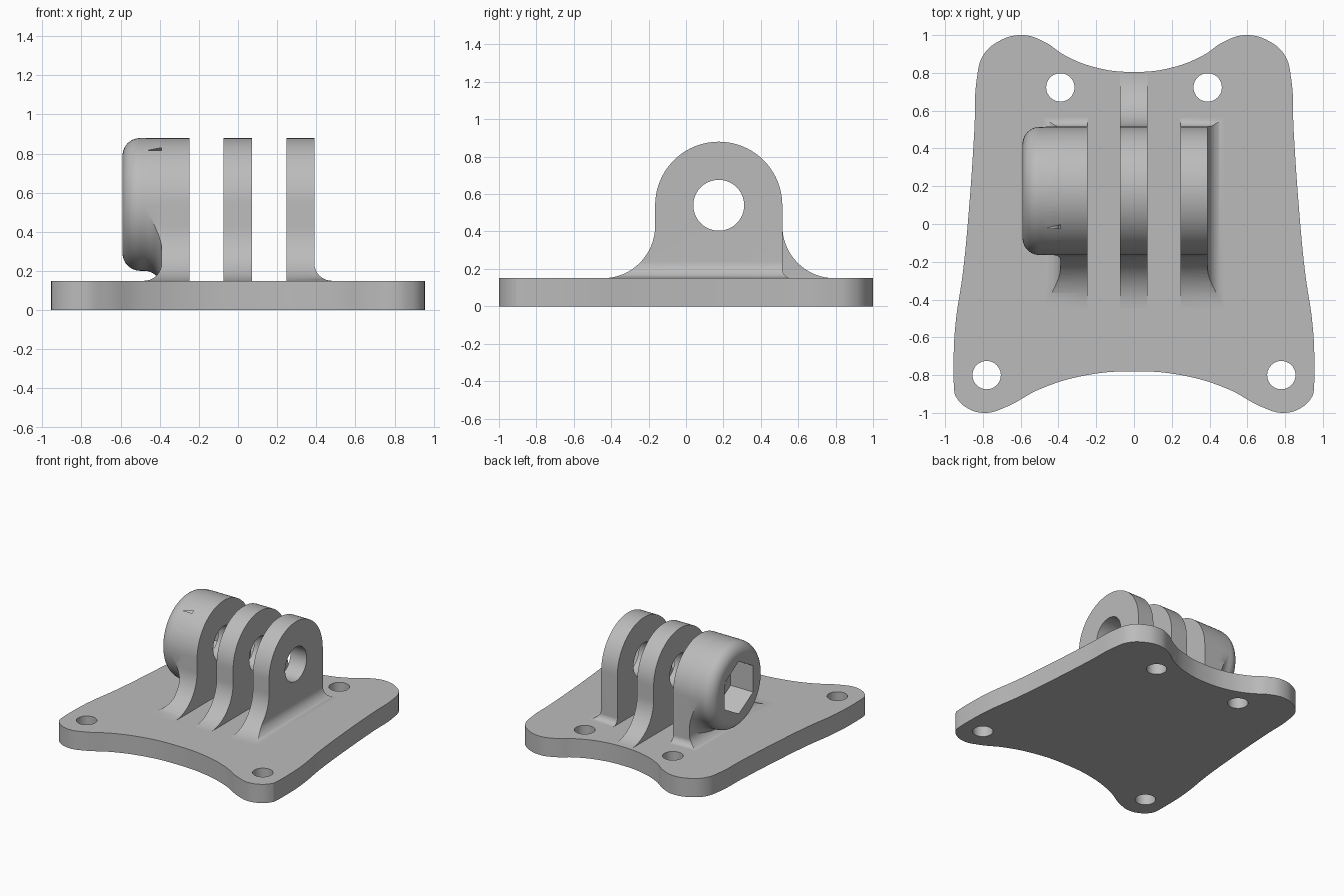
import bpy
import bmesh
from math import cos, sin, radians, pi
from mathutils import Matrix

if "Cube" in bpy.data.objects:
    bpy.data.objects.remove(bpy.data.objects["Cube"], do_unlink=True)

grey = bpy.data.materials.new("light grey")
grey.use_nodes = True
grey.diffuse_color = (0.5, 0.5, 0.5, 1)
grey.node_tree.nodes["Principled BSDF"].inputs["Base Color"].default_value = grey.diffuse_color

FLAT = (0, 0, 0)                  # outline in x, y
FRONT = (pi / 2, 0, 0)            # outline in x, z, thickness along y
SIDE = (pi / 2, 0, pi / 2)        # outline in y, z, thickness along x

TOP = 0.15                        # plate top
PIN_Y, PIN_Z, TAB_R = 0.175, 0.54, 0.34
FILLET, SIDE_FILLET = 0.28, 0.09


def arc(cx, cy, r, start, end, steps=16):
    angles = [radians(start + (end - start) * i / steps) for i in range(steps + 1)]
    return [(cx + r * cos(a), cy + r * sin(a)) for a in angles]


def circle(cx, cy, r, sides=40, turn=0):
    return arc(cx, cy, r, turn, turn + 360, sides)[:-1]


def activate(obj):
    bpy.ops.object.select_all(action="DESELECT")
    obj.select_set(True)
    bpy.context.view_layer.objects.active = obj


def finish_mesh(obj, bm):
    bmesh.ops.remove_doubles(bm, verts=bm.verts, dist=0.0002)
    bmesh.ops.recalc_face_normals(bm, faces=bm.faces)
    bm.to_mesh(obj.data)
    bm.free()
    obj.data.materials.clear()
    obj.data.materials.append(grey)


def prism(name, outline, holes, axes, low, high, bezier=False):
    """Extrude an outline with holes between two positions on the thickness axis."""
    curve = bpy.data.curves.new(name, "CURVE")
    curve.dimensions = "2D"
    curve.fill_mode = "BOTH"
    curve.extrude = (high - low) / 2
    curve.resolution_u = 10
    for number, points in enumerate([outline] + holes):
        if bezier and number == 0:
            spline = curve.splines.new("BEZIER")
            spline.bezier_points.add(len(points) - 1)
            for knot, p in zip(spline.bezier_points, points):
                knot.co = (p[0], p[1], 0)
                knot.handle_left_type = knot.handle_right_type = "AUTO"
        else:
            spline = curve.splines.new("POLY")
            spline.points.add(len(points) - 1)
            for knot, p in zip(spline.points, points):
                knot.co = (p[0], p[1], 0, 1)
        spline.use_cyclic_u = True
    obj = bpy.data.objects.new(name, curve)
    bpy.context.collection.objects.link(obj)
    obj.rotation_euler = axes
    middle = (low + high) / 2
    obj.location = {FLAT: (0, 0, middle), FRONT: (0, middle, 0), SIDE: (middle, 0, 0)}[axes]
    activate(obj)
    bpy.ops.object.convert(target="MESH")
    obj = bpy.context.view_layer.objects.active
    bm = bmesh.new()
    bm.from_mesh(obj.data)
    finish_mesh(obj, bm)
    return obj


def cut(obj, cutter, operation):
    cutter.hide_render = True
    bpy.context.view_layer.update()
    mod = obj.modifiers.new("cut", "BOOLEAN")
    mod.operation, mod.solver, mod.object = operation, "EXACT", cutter
    activate(obj)
    bpy.ops.object.modifier_apply(modifier=mod.name)
    bpy.data.objects.remove(cutter, do_unlink=True)


def smooth(obj):
    activate(obj)
    bpy.ops.object.shade_smooth_by_angle(angle=radians(30))


def tab_outline(back_fillet):
    """Round-topped tab with a concave sweep at the front and the back."""
    front, back = PIN_Y - TAB_R, PIN_Y + TAB_R
    points = [(front - FILLET, TOP - 0.06)]
    points += arc(front - FILLET, TOP + FILLET, FILLET, -90, 0)
    points += arc(PIN_Y, PIN_Z, TAB_R, 180, 0, 40)
    points += arc(back + back_fillet, TOP + back_fillet, back_fillet, 180, 270)
    return points + [(back + back_fillet, TOP - 0.06)]


# Base plate: half outline from the back notch to the front notch, then mirrored
half = [(0.2, 0.828), (0.37, 0.895), (0.47, 0.962), (0.59, 1.0), (0.72, 0.965),
        (0.8, 0.89), (0.832, 0.77), (0.845, 0.5), (0.872, 0.1), (0.905, -0.25),
        (0.945, -0.53), (0.955, -0.72), (0.95, -0.895), (0.945, -0.91),
        (0.89, -0.97), (0.79, -1.0), (0.68, -0.97), (0.5, -0.875), (0.26, -0.802)]
outline = [(0, 0.805)] + half + [(0, -0.78)] + [(-x, y) for x, y in reversed(half)]
screw_holes = [circle(s * x, y, 0.075) for s in (-1, 1) for x, y in ((0.39, 0.723), (0.78, -0.8))]
smooth(prism("base_plate", outline, screw_holes, FLAT, 0, TOP, bezier=True))

# Middle tab
pin_hole = circle(PIN_Y, PIN_Z, 0.136)
smooth(prism("middle_tab", tab_outline(FILLET), [pin_hole], SIDE, -0.074, 0.072))

# Outer tabs, flared sideways into the plate
for side, name in ((1, "left_tab"), (-1, "right_tab")):
    low, high = sorted((side * 0.247, side * 0.5))
    tab = prism(name, tab_outline(0.05), [pin_hole], SIDE, low, high)
    outer = 0.39 + SIDE_FILLET
    flare = [(0.2, 0.0), (0.2, 1.0), (0.39, 1.0)]
    flare += arc(outer, TOP + SIDE_FILLET, SIDE_FILLET, 180, 270) + [(outer, 0.0)]
    flare = [(side * x, z) for x, z in flare]
    cut(tab, prism("flare", flare, [], FRONT, -1, 1), "INTERSECT")
    smooth(tab)

# Nut barrel: turned shape with a rounded rim, flaring into the right tab
r = TAB_R - 0.001
profile = [(-0.59, 0)] + arc(-0.5, r - 0.09, 0.09, 180, 90, 10)
profile += arc(-0.48, r + 0.09, 0.09, 270, 360, 10) + [(-0.389, r + 0.09), (-0.389, 0)]
bm = bmesh.new()
verts = [bm.verts.new((x, 0, z)) for x, z in profile]
edges = [bm.edges.new(pair) for pair in zip(verts, verts[1:])]
bmesh.ops.spin(bm, geom=verts + edges, cent=(0, 0, 0), axis=(1, 0, 0),
               angle=2 * pi, steps=80)
bmesh.ops.transform(bm, matrix=Matrix.Translation((0, PIN_Y, PIN_Z)), verts=bm.verts)
barrel = bpy.data.objects.new("nut_barrel", bpy.data.meshes.new("nut_barrel"))
bpy.context.collection.objects.link(barrel)
finish_mesh(barrel, bm)
cut(barrel, prism("tab_limit", tab_outline(0.05), [], SIDE, -0.7, -0.3), "INTERSECT")
cut(barrel, prism("hex_cutter", circle(PIN_Y, PIN_Z, 0.21, 6, 90), [], SIDE, -0.8, -0.3), "DIFFERENCE")
smooth(barrel)
